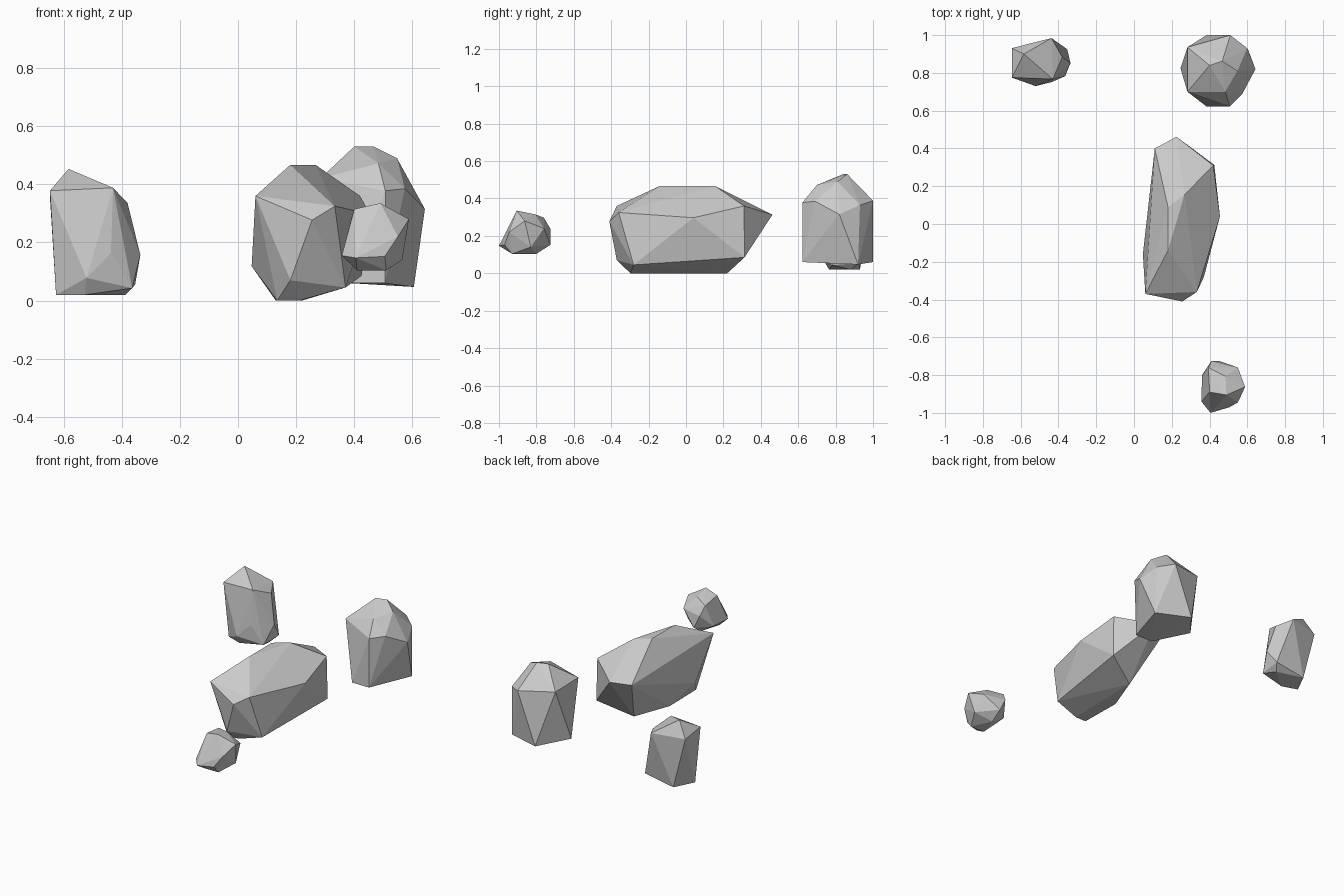
import bpy, bmesh, math


def rock(name, corners):
    """Faceted rock: convex hull stretched over a few corner points."""
    bm = bmesh.new()
    for c in corners:
        bm.verts.new(c)
    hull = bmesh.ops.convex_hull(bm, input=bm.verts)
    junk = set(hull["geom_interior"]) | set(hull["geom_unused"])
    junk = [v for v in junk if isinstance(v, bmesh.types.BMVert)]
    bmesh.ops.delete(bm, geom=junk, context='VERTS')
    # merge nearly coplanar triangles into larger facets
    bmesh.ops.dissolve_limit(bm, angle_limit=math.radians(4),
                             verts=bm.verts, edges=bm.edges)
    bmesh.ops.recalc_face_normals(bm, faces=bm.faces)
    me = bpy.data.meshes.new(name)
    bm.to_mesh(me)
    bm.free()
    ob = bpy.data.objects.new(name, me)
    bpy.context.collection.objects.link(ob)
    return ob


# long boulder in the middle
rock("large_boulder", [
    (.06, -.37, .36), (.255, -.41, .277), (.333, -.36, .325),
    (.18, -.14, .467), (.18, .09, .467), (.267, .155, .467),
    (.455, .04, .297), (.42, .31, .36), (.225, .462, .313),
    (.11, .40, .30), (.18, -.37, .07), (.37, -.28, .045),
    (.21, -.297, 0), (.135, -.297, 0), (.13, -.02, 0),
    (.047, -.16, .118), (.22, .22, 0), (.425, .313, .085)])

# upright rock at the back right
rock("upright_rock", [
    (.40, .84, .53), (.467, .862, .53), (.547, .81, .49),
    (.483, .70, .472), (.415, .725, .458), (.283, .70, .42),
    (.507, .622, .378), (.574, .69, .385), (.643, .82, .315),
    (.60, .93, .365), (.51, 1.0, .388), (.283, .936, .415),
    (.246, .825, .08), (.384, 1.0, .06), (.605, .92, .047),
    (.384, .622, .06), (.505, .622, .06)])

# slim rock at the back left
rock("slim_rock", [
    (-.647, .775, .378), (-.583, .90, .453), (-.43, .767, .388),
    (-.38, .884, .336), (-.336, .852, .157), (-.437, .751, .164),
    (-.521, .73, .078), (-.647, .931, .355), (-.437, .984, .36),
    (-.354, .926, .055), (-.364, .783, .043), (-.626, .80, .02),
    (-.526, .765, .02), (-.56, .93, .02), (-.388, .88, .02)])

# small stone at the front
rock("small_stone", [
    (.49, -.905, .335), (.484, -.806, .315), (.40, -.89, .315),
    (.588, -.862, .28), (.55, -.945, .22), (.405, -1.0, .147),
    (.505, -.97, .152), (.357, -.94, .155), (.394, -.76, .297),
    (.41, -.725, .238), (.452, -.725, .152), (.36, -.80, .16),
    (.55, -.76, .24), (.565, -.83, .14), (.51, -.93, .104),
    (.41, -.93, .104), (.45, -.80, .104)])
